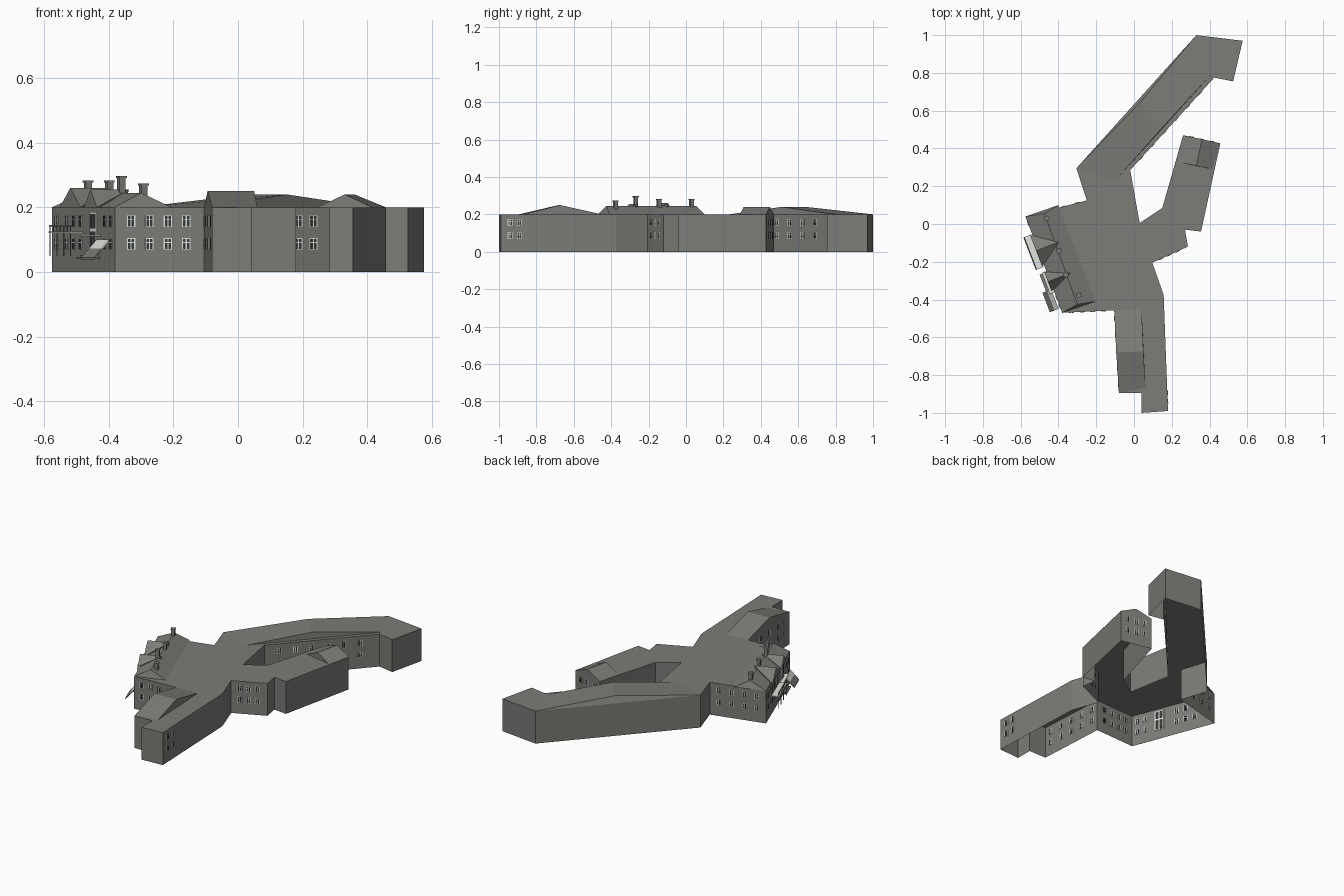
import bpy, bmesh
from mathutils import Vector

cube = bpy.data.objects.get("Cube")
if cube:
    bpy.data.objects.remove(cube)

H = 0.2  # wall height


def material(name, rgb):
    m = bpy.data.materials.new(name)
    m.use_nodes = True
    m.diffuse_color = (*rgb, 1)
    m.node_tree.nodes["Principled BSDF"].inputs["Base Color"].default_value = (*rgb, 1)
    return m


STONE = material("grey stone", (0.2, 0.2, 0.185))
PALE = material("pale paint", (0.75, 0.78, 0.72))
GLASS = material("dark glass", (0.035, 0.04, 0.04))


def finish(name, bm, mat, fix=True):
    if fix:
        bmesh.ops.recalc_face_normals(bm, faces=bm.faces)
    mesh = bpy.data.meshes.new(name)
    bm.to_mesh(mesh)
    bm.free()
    mesh.materials.append(mat)
    ob = bpy.data.objects.new(name, mesh)
    bpy.context.collection.objects.link(ob)
    return ob


def solid(name, points, faces, mat=STONE):
    bm = bmesh.new()
    vs = [bm.verts.new(p) for p in points]
    for f in faces:
        bm.faces.new([vs[i] for i in f])
    return finish(name, bm, mat)


class Wall:
    """Local frame of a wall: distance along, distance out, height."""
    def __init__(self, a, b):
        self.a = Vector((*a, 0))
        run = Vector((*b, 0)) - self.a
        self.length = run.length
        self.d = run.normalized()
        self.n = Vector((-self.d.y, self.d.x, 0))  # outward side

    def at(self, s, out, z):
        return self.a + self.d * s + self.n * out + Vector((0, 0, z))

    def box(self, bm, s, out, z):
        vs = [bm.verts.new(self.at(i, j, k)) for i in s for j in out for k in z]
        for f in ((0, 1, 3, 2), (4, 6, 7, 5), (0, 4, 5, 1), (2, 3, 7, 6), (0, 2, 6, 4), (1, 5, 7, 3)):
            bm.faces.new([vs[i] for i in f])


# Footprint, clockwise from the far end of the long wing
plan = [(.33, 1), (.575, .97), (.525, .755), (.425, .775), (-.02, .285), (.03, .005),
        (.15, .085), (.26, .47), (.457, .427), (.355, -.04), (.27, -.03), (.285, -.12),
        (.097, -.205), (.157, -.375), (.18, -.99), (.04, -1), (.04, -.895), (-.08, -.895),
        (-.105, -.457), (-.38, -.47), (-.575, .04), (-.25, .125), (-.305, .295)]

# Walls with a flat roof, open underneath
bm = bmesh.new()
low = [bm.verts.new((x, y, 0)) for x, y in plan]
top = [bm.verts.new((x, y, H)) for x, y in plan]
for i in range(len(plan)):
    j = (i + 1) % len(plan)
    bm.faces.new((low[j], low[i], top[i], top[j]))
bm.faces.new(top[::-1])
finish("walls_and_flat_roof", bm, STONE, fix=False)


def pitched(name, base, ridge, height):
    """Four eave corners and a ridge lying between edges 0-1 and 2-3."""
    pts = [(x, y, H) for x, y in base] + [(x, y, height) for x, y in ridge]
    solid(name, pts, [(0, 1, 4), (1, 2, 5, 4), (2, 3, 5), (3, 0, 4, 5)])


pitched("long_wing_roof", [(.33, 1), (-.305, .295), (-.1, .23), (.415, .8)],
        [(.03, .64), (.15, .51)], .24)
pitched("south_wing_roof", [(-.08, -.895), (-.105, -.457), (.04, -.45), (.06, -.865)],
        [(-.094, -.68), (.05, -.675)], .25)
pitched("middle_wing_roof", [(.26, .47), (.457, .427), (.415, .29), (.245, .325)],
        [(.36, .449), (.33, .308)], .24)
pitched("main_hip_roof", [(-.575, .04), (-.4, .1), (-.205, -.41), (-.38, -.47)],
        [(-.474, .055), (-.3, -.425)], .245)

# Gables on the entrance front
front = Wall((-.38, -.47), (-.575, .04))
front = Wall((-.575, .04), (-.38, -.47))
front.n = -front.n
for name, s0, s1, z in (("large_gable", .1, .28, .26), ("small_gable", .31, .42, .255)):
    m = (s0 + s1) / 2
    solid(name, [front.at(s0, .012, H), front.at(s1, .012, H), front.at(m, .012, z),
                 front.at(m, -.115, z), front.at(m, -.1, H)],
          [(0, 1, 2), (0, 2, 3), (1, 3, 2), (0, 3, 4), (1, 4, 3), (0, 4, 1)])

# Chimneys with caps
bm = bmesh.new()
for s, out, z in ((.05, -.1, .283), (.235, -.1, .283), (.365, -.09, .297), (.49, -.115, .273)):
    front.box(bm, (s - .01, s + .01), (out - .01, out + .01), (H, z))
    front.box(bm, (s - .013, s + .013), (out - .013, out + .013), (z - .006, z))
finish("chimneys", bm, STONE)

# Windows, listed as wall corner, number of columns and range along the wall
frames, panes = bmesh.new(), bmesh.new()


def window(wall, s, z, w=.026, h=.036):
    wall.box(frames, (s - w / 2, s + w / 2), (-.002, .002), (z - h / 2, z + h / 2))
    for i in (-1, 1):
        for c, hh in ((-.18, .54), (.29, .28)):
            ds, dz = s + i * w * .22, z + c * h
            wall.box(panes, (ds - w * .15, ds + w * .15), (-.003, .003),
                     (dz - h * hh / 2, dz + h * hh / 2))


rows = [(3, 6, .17, .87), (7, 3, .22, .78), (11, 3, .28, .77), (13, 2, .84, .92),
        (17, 5, .1, .9), (18, 4, .2, .82), (20, 4, .16, .84)]
for start, count, t0, t1 in rows:
    wall = Wall(plan[start], plan[start + 1])
    for i in range(count):
        t = t0 + (t1 - t0) * i / (count - 1)
        for z in (.087, .157):
            window(wall, wall.length * t, z)
for s in (.04, .13, .19, .25, .46, .51):
    for z in (.087, .157):
        window(front, s, z)

# Entrance door with a tall surround
front.box(frames, (.335, .395), (-.003, .004), (.06, .185))
for s in (.342, .369):
    front.box(panes, (s, s + .019), (-.004, .005), (.065, .125))
    front.box(panes, (s, s + .019), (-.004, .005), (.135, .18))
finish("window_frames", frames, PALE)
finish("window_panes", panes, GLASS)

# Balcony on posts
bm = bmesh.new()
front.box(bm, (.1, .285), (.005, .05), (.12, .126))
front.box(bm, (.31, .43), (.0, .025), (.11, .115))
finish("balcony_decks", bm, PALE)
bm = bmesh.new()
for i in range(7):
    s = .103 + i * .0295
    front.box(bm, (s - .0015, s + .0015), (.044, .047), (.05 if i % 2 == 0 else .126, .143))
front.box(bm, (.1, .285), (.043, .048), (.141, .145))
finish("balcony_railing", bm, STONE)

# Sloping stair beside the entrance
for name, o, z, mat in (("stair_upper", (.01, .034), (.1, .073), PALE),
                        ("stair_lower", (.034, .06), (.073, .045), STONE)):
    pts = [front.at(s, o[k], z[k] - t) for t in (0, .006) for s, k in
           ((.41, 0), (.52, 0), (.52, 1), (.41, 1))]
    solid(name, pts, [(0, 1, 2, 3), (7, 6, 5, 4), (0, 4, 5, 1), (1, 5, 6, 2),
                      (2, 6, 7, 3), (3, 7, 4, 0)], mat)
bm = bmesh.new()
for i in range(3):
    front.box(bm, (.33 - i * .008, .4 + i * .008), (0, .02 + i * .01), (.052 - i * .006, .058 - i * .006))
finish("entrance_steps", bm, STONE)
